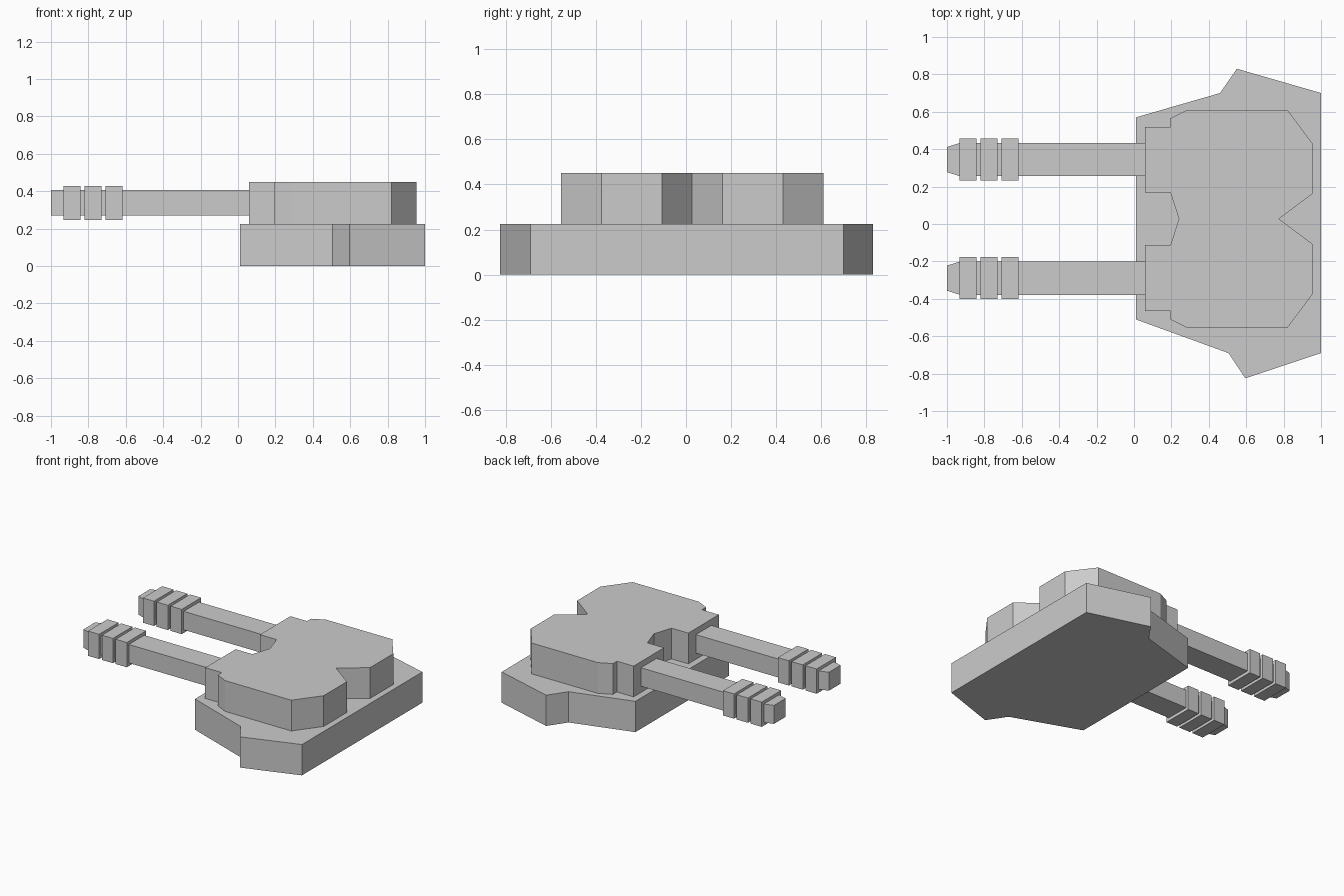
import bpy
import bmesh

if "Cube" in bpy.data.objects:
    bpy.data.objects.remove(bpy.data.objects["Cube"], do_unlink=True)

# Single flat grey
grey = bpy.data.materials.new("plain_grey")
grey.use_nodes = True
colour = (0.6, 0.6, 0.6, 1)
grey.diffuse_color = colour
grey.node_tree.nodes["Principled BSDF"].inputs["Base Color"].default_value = colour


def prism(name, outline, bottom, top):
    """Extrude a plan outline between two heights."""
    bm = bmesh.new()
    face = bm.faces.new([bm.verts.new((x, y, bottom)) for x, y in outline])
    result = bmesh.ops.extrude_face_region(bm, geom=[face])
    raised = [v for v in result["geom"] if isinstance(v, bmesh.types.BMVert)]
    bmesh.ops.translate(bm, verts=raised, vec=(0, 0, top - bottom))
    bmesh.ops.recalc_face_normals(bm, faces=bm.faces)
    mesh = bpy.data.meshes.new(name)
    bm.to_mesh(mesh)
    bm.free()
    mesh.materials.append(grey)
    obj = bpy.data.objects.new(name, mesh)
    bpy.context.collection.objects.link(obj)
    return obj


def mirrored(half, centre):
    """Complete a half profile of (x, offset) points across y = centre."""
    upper = [(x, centre + d) for x, d in half]
    lower = [(x, centre - d) for x, d in reversed(half) if d > 0]
    return upper + lower


# Base slab with slightly skewed side points
prism("base", [(0.01, 0.57), (0.46, 0.70), (0.55, 0.83), (1, 0.70),
               (1, -0.69), (0.595, -0.825), (0.505, -0.69), (0.01, -0.51)],
      0, 0.225)

# Turret with a notch at each end
MIDDLE = 0.0275
turret_half = [(0.24, 0), (0.195, 0.14), (0.06, 0.14), (0.06, 0.492),
               (0.195, 0.492), (0.195, 0.538), (0.285, 0.583),
               (0.82, 0.583), (0.955, 0.402), (0.955, 0.135), (0.775, 0)]
prism("turret", mirrored(turret_half, MIDDLE), 0.225, 0.45)

# Twin barrels with tapered tips and three square bands each
barrel_half = [(0.06, 0.089), (-0.93, 0.089), (-1, 0.067)]
for side, y in (("left", MIDDLE + 0.317), ("right", MIDDLE - 0.317)):
    prism(f"{side}_barrel", mirrored(barrel_half, y), 0.27, 0.405)
    for i in range(3):
        x = -0.932 + i * 0.112
        prism(f"{side}_barrel_band_{i + 1}",
              mirrored([(x, 0.112), (x + 0.09, 0.112)], y), 0.247, 0.428)
